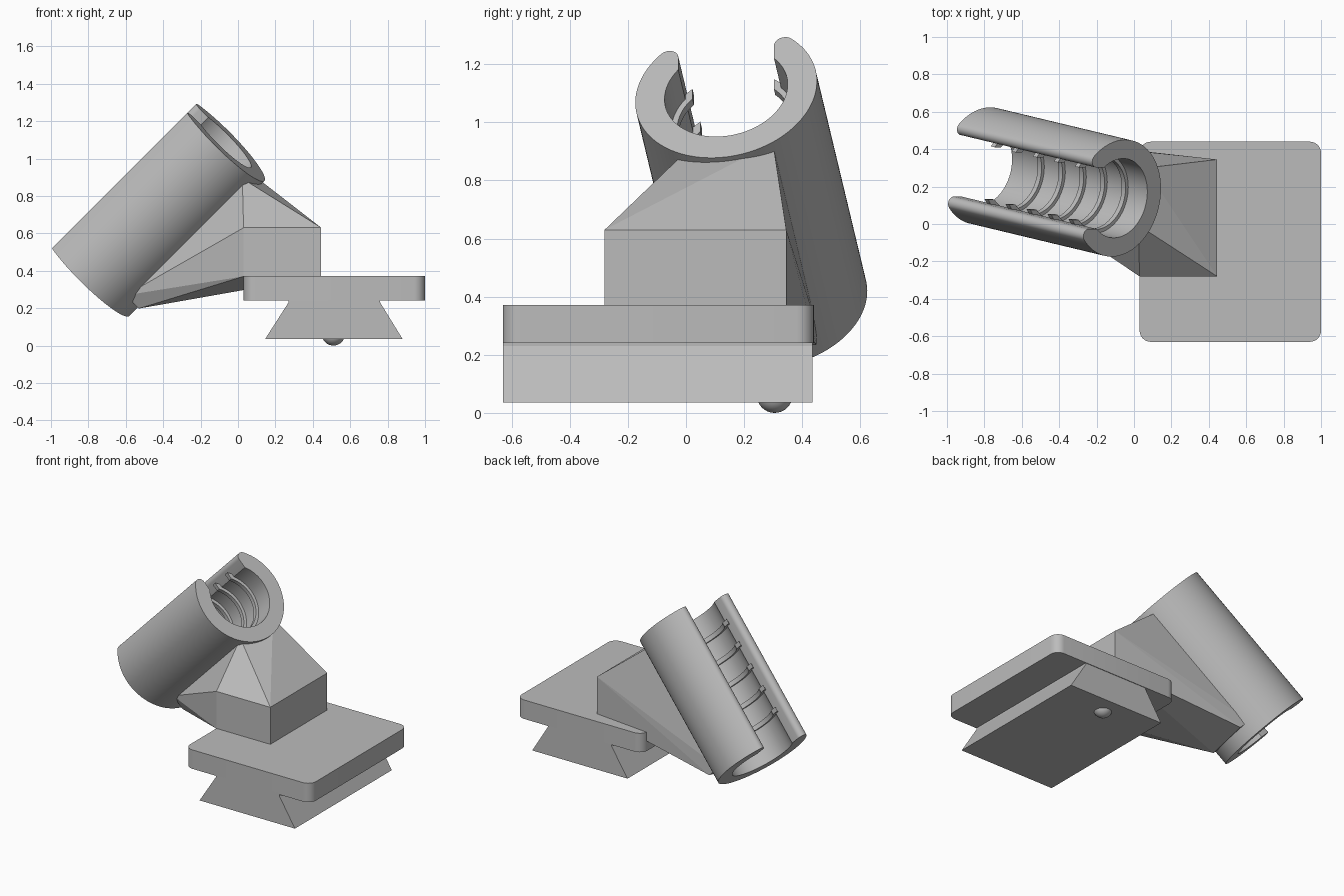
import bpy, bmesh, math
from mathutils import Vector

cube = bpy.data.objects.get("Cube")
if cube:
    bpy.data.objects.remove(cube, do_unlink=True)

grey = bpy.data.materials.new("plain grey")
grey.use_nodes = True
COLOUR = (0.5, 0.5, 0.5, 1)
grey.diffuse_color = COLOUR
grey.node_tree.nodes["Principled BSDF"].inputs["Base Color"].default_value = COLOUR

X, Y, Z = Vector((1, 0, 0)), Vector((0, 1, 0)), Vector((0, 0, 1))


def finish(name, bm):
    """Clean up the mesh, smooth curved faces, keep hard edges sharp."""
    bmesh.ops.remove_doubles(bm, verts=bm.verts, dist=1e-5)
    bmesh.ops.recalc_face_normals(bm, faces=bm.faces)
    for f in bm.faces:
        f.smooth = True
    for e in bm.edges:
        e.smooth = e.calc_face_angle(0) < math.radians(25)
    mesh = bpy.data.meshes.new(name)
    bm.to_mesh(mesh)
    bm.free()
    mesh.materials.append(grey)
    obj = bpy.data.objects.new(name, mesh)
    bpy.context.collection.objects.link(obj)
    return obj


def prism(name, profile, origin, u, w, depth):
    """Extrude a flat profile, laid out along u and w, by the vector depth."""
    bm = bmesh.new()
    face = bm.faces.new([bm.verts.new(origin + u * a + w * b) for a, b in profile])
    new = bmesh.ops.extrude_face_region(bm, geom=[face])["geom"]
    bmesh.ops.translate(bm, vec=depth, verts=[g for g in new if isinstance(g, bmesh.types.BMVert)])
    return finish(name, bm)


def arc(cx, cy, r, start, end, steps):
    """Points on an arc, with angles measured from the second axis."""
    angles = [start + (end - start) * i / steps for i in range(steps + 1)]
    return [(cx + r * math.sin(a), cy + r * math.cos(a)) for a in angles]


def slotted_ring(inner, outer, half_slot, lip):
    """C-shaped section, open at the top, with rounded outer lips."""
    cx = half_slot + lip
    tangent = math.asin(cx / (outer - lip))
    cy = (outer - lip) * math.cos(tangent)
    half = arc(0, 0, outer, math.pi, tangent, 40)
    if lip:
        half += arc(cx, cy, lip, tangent, -math.pi / 2, 10)[1:]
    half += arc(0, 0, inner, math.asin(half_slot / inner), math.pi, 40)
    return half + [(-a, b) for a, b in half[-2:0:-1]]


# Mounting plate with rounded corners
x0, x1, y0, y1, r = 0.03, 1.0, -0.63, 0.44, 0.06
q = math.pi / 2
corners = [(x1 - r, y1 - r), (x1 - r, y0 + r), (x0 + r, y0 + r), (x0 + r, y1 - r)]
outline = [p for i, (cx, cy) in enumerate(corners) for p in arc(cx, cy, r, i * q, (i + 1) * q, 8)]
prism("mounting_plate", outline, Z * 0.24, X, Y, Z * 0.132)

# Dovetail rail under the plate
rail = [(0.145, 0.035), (0.88, 0.035), (0.76, 0.23), (0.76, 0.25), (0.27, 0.25), (0.27, 0.23)]
prism("dovetail_rail", rail, Y * y0, X, Z, Y * (y1 - y0 - 0.004))

# Locating bump under the rail
bm = bmesh.new()
bmesh.ops.create_uvsphere(bm, u_segments=32, v_segments=16, radius=0.062)
bmesh.ops.translate(bm, vec=(0.51, 0.305, 0.062), verts=bm.verts)
finish("locating_bump", bm)

# Tilted frame of the tube: axis runs down its length, up points out of the slot
axis = Vector((-0.697, 0.167, -0.697)).normalized()
up = Vector((-1, 0, 1)).normalized()
side = up.cross(axis).normalized()
if side.y < 0:
    side = -side
top = Vector((-0.083, 0.138, 1.105))
LENGTH, OUTER, INNER, SLOT = 1.037, 0.317, 0.215, 0.167

# Open tube
prism("open_tube", slotted_ring(INNER, OUTER, SLOT, 0.035), top, side, up, axis * LENGTH)

# Grip ribs inside the tube
for i in range(1, 6):
    prism(f"grip_rib_{i}", slotted_ring(INNER - 0.02, INNER + 0.015, SLOT - 0.025, 0),
          top + axis * (0.161 * i - 0.015), side, up, axis * 0.03)

# Support block, tapering from a box on the plate to a saddle under the tube
bm = bmesh.new()
for x in (0.03, 0.445):
    for y in (-0.28, 0.345):
        for z in (0.37, 0.63):
            bm.verts.new((x, y, z))
for along in (0.05, 0.945):
    for across in (-0.155, 0.155):
        for below in (0.225, 0.325):
            bm.verts.new(top + axis * along + side * across - up * below)
hull = bmesh.ops.convex_hull(bm, input=bm.verts)
loose = [v for v in bm.verts if not v.link_faces]
bmesh.ops.delete(bm, geom=loose, context="VERTS")
bmesh.ops.dissolve_limit(bm, angle_limit=0.01, verts=bm.verts, edges=bm.edges)
support = finish("support_block", bm)
for face in support.data.polygons:
    face.use_smooth = False
